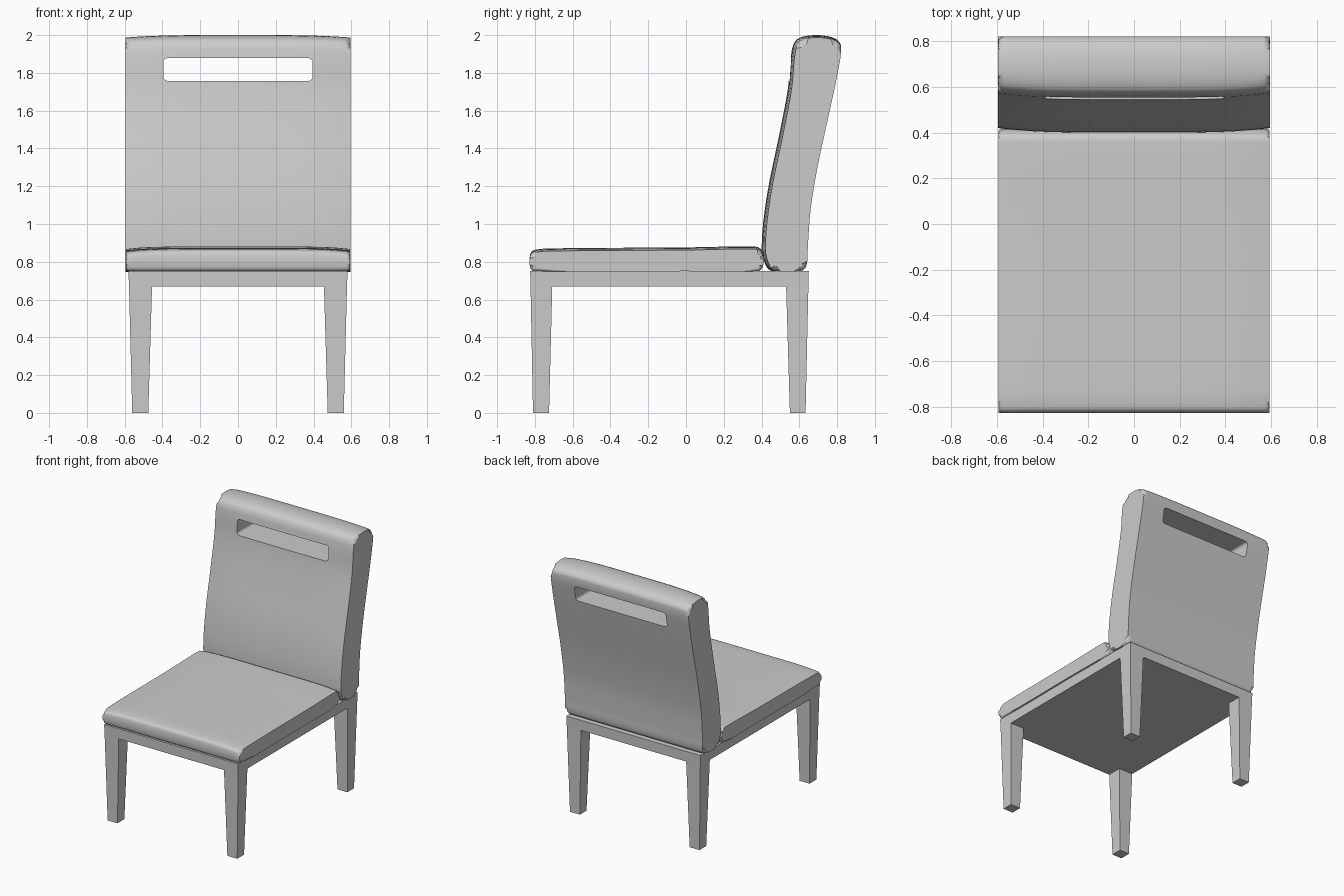
import bpy, bmesh
from mathutils import Vector

if "Cube" in bpy.data.objects:
    bpy.data.objects.remove(bpy.data.objects["Cube"])


def make_object(name, bm):
    bmesh.ops.recalc_face_normals(bm, faces=bm.faces)
    me = bpy.data.meshes.new(name)
    bm.to_mesh(me)
    bm.free()
    ob = bpy.data.objects.new(name, me)
    bpy.context.collection.objects.link(ob)
    return ob


def frustum(name, bottom, top, z0, z1, mirror=False):
    """Tapered block; rectangles are (x0, x1, y0, y1)."""
    bm = bmesh.new()
    rings = []
    for (x0, x1, y0, y1), z in ((bottom, z0), (top, z1)):
        rings.append([bm.verts.new((x, y, z)) for x, y in
                      ((x0, y0), (x1, y0), (x1, y1), (x0, y1))])
    for r in rings:
        bm.faces.new(r)
    for i in range(4):
        j = (i + 1) % 4
        bm.faces.new((rings[0][i], rings[0][j], rings[1][j], rings[1][i]))
    ob = make_object(name, bm)
    if mirror:
        ob.modifiers.new("mirror", 'MIRROR')
    return ob


def smooth_loop(points, steps=4):
    """Closed Hermite curve through the profile points."""
    p = [Vector(q) for q in points]
    n = len(p)
    d = [(p[(i + 1) % n] - p[i]).length for i in range(n)]
    tan = [(p[(i + 1) % n] - p[i - 1]) / (d[i] + d[i - 1]) for i in range(n)]
    out = []
    for i in range(n):
        j = (i + 1) % n
        for k in range(steps):
            t = k / steps
            a, b = 2*t**3 - 3*t*t + 1, 3*t*t - 2*t**3
            c, e = t**3 - 2*t*t + t, t**3 - t*t
            out.append(a*p[i] + b*p[j] + (c*tan[i] + e*tan[j]) * d[i])
    return out


def cushion(name, profile, half, bevel, warp, cutter=None):
    """Sweep a y-z profile across x, crown it, and round the end rims."""
    bm = bmesh.new()
    loop = smooth_loop(profile)
    n, stations = len(loop), 16
    rings = []
    for s in range(stations + 1):
        u = -1 + 2 * s / stations
        rings.append([bm.verts.new((u * half, *warp(u, q.x, q.y))) for q in loop])
    for a, b in zip(rings, rings[1:]):
        for i in range(n):
            j = (i + 1) % n
            bm.faces.new((a[i], a[j], b[j], b[i]))
    bm.faces.new(rings[0])
    bm.faces.new(rings[-1])
    rim = [e for e in bm.edges
           if all(abs(abs(v.co.x) - half) < 1e-5 for v in e.verts)]
    bmesh.ops.bevel(bm, geom=rim, offset=bevel, segments=4, profile=0.5,
                    affect='EDGES', clamp_overlap=True)
    ob = make_object(name, bm)
    bpy.ops.object.select_all(action='DESELECT')
    ob.select_set(True)
    bpy.context.view_layer.objects.active = ob
    if cutter:
        m = ob.modifiers.new("slot", 'BOOLEAN')
        m.object, m.operation, m.solver = cutter, 'DIFFERENCE', 'EXACT'
        bpy.ops.object.modifier_apply(modifier=m.name)
    bpy.ops.object.shade_smooth_by_angle(angle=0.6)
    w = ob.modifiers.new("normals", 'WEIGHTED_NORMAL')
    w.keep_sharp = True
    return ob


# Base slab and four tapered legs
frustum("base_frame", (-.577, .577, -.823, .648), (-.58, .58, -.825, .65), .67, .75)
frustum("front_legs", (.475, .56, -.81, -.725), (.455, .577, -.823, -.708), 0, .671, True)
frustum("back_legs", (.475, .56, .55, .633), (.455, .577, .53, .648), 0, .671, True)

# Seat cushion with a slight crown
seat_profile = [(-.805, .75), (-.825, .77), (-.825, .84), (-.805, .862), (-.70, .871),
                (0, .876), (.36, .881), (.395, .868), (.413, .83), (.405, .77),
                (.38, .75), (0, .75)]


def seat_warp(u, y, z):
    return y, z - .014 * u**6 * max(0, min(1, (z - .78) / .08))


cushion("seat", seat_profile, .593, .02, seat_warp)

# Handle slot cutter
bm = bmesh.new()
bmesh.ops.create_cube(bm, size=1)
for v in bm.verts:
    v.co = Vector((v.co.x * .79, v.co.y * .8 + .68, v.co.z * .12 + 1.818))
bmesh.ops.bevel(bm, geom=[e for e in bm.edges
                          if abs(e.verts[0].co.y - e.verts[1].co.y) > .1],
                offset=.022, segments=4, profile=.5, affect='EDGES')
slot = make_object("slot_cutter", bm)
slot.hide_render = True
slot.hide_set(True)

# Curved, reclining backrest
back_profile = [(.455, .752), (.425, .775), (.40, .87), (.428, 1.15), (.495, 1.48),
                (.54, 1.72), (.56, 1.92), (.59, 1.98), (.69, 2.0), (.79, 1.982),
                (.821, 1.94), (.803, 1.80), (.752, 1.56), (.70, 1.32), (.66, 1.08),
                (.645, .88), (.638, .78), (.61, .752)]


def back_warp(u, y, z):
    centre = .53 + .16 * max(0, min(1, (z - .85) / 1.05))
    front = max(0, min(1, (centre - y) / .1))
    top = max(0, min(1, (z - 1.9) / .1))
    return y + .02 * front * u**4, z - .013 * top * u**4


cushion("backrest", back_profile, .595, .035, back_warp, slot)
